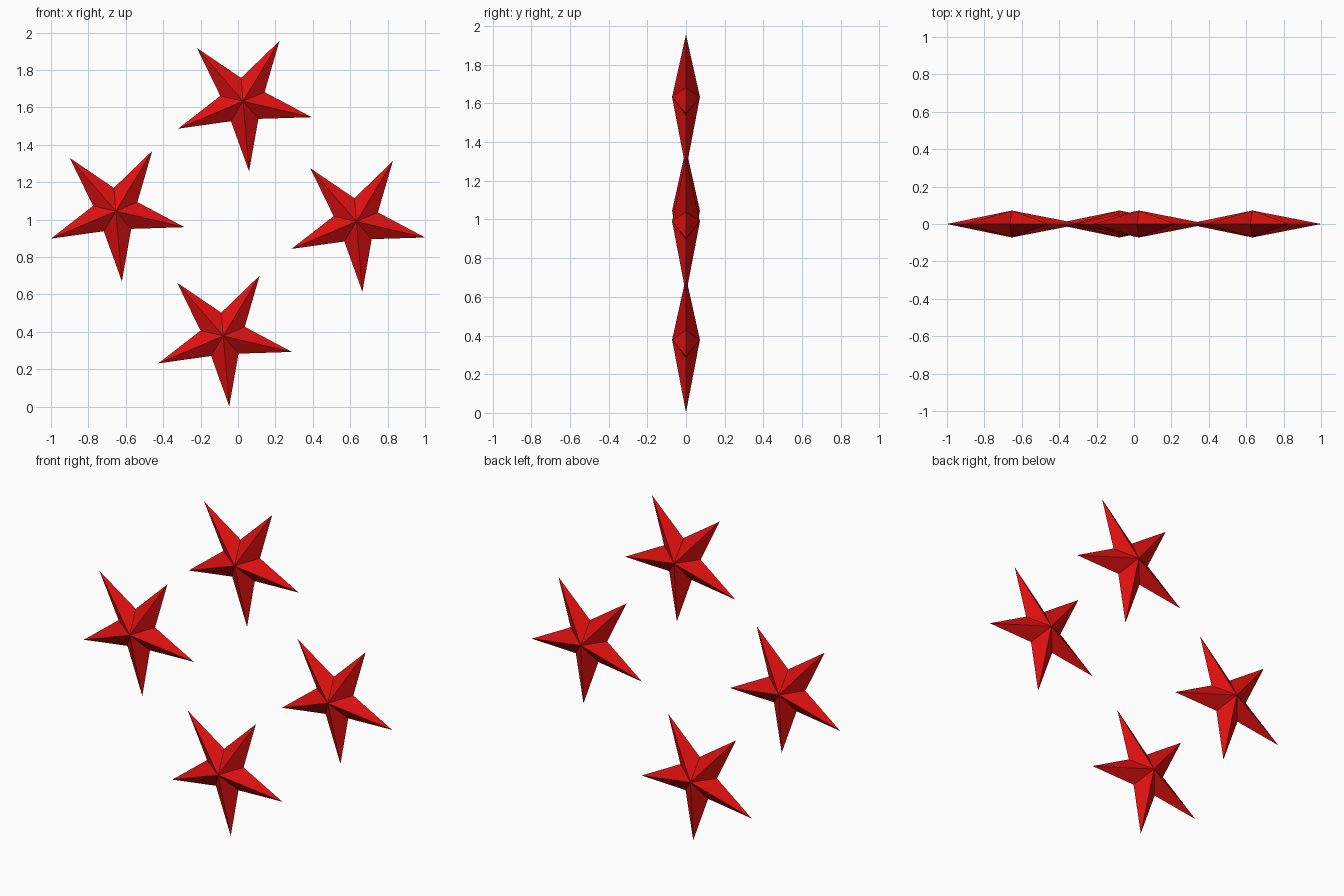
import bpy, bmesh, math

if "Cube" in bpy.data.objects:
    bpy.data.objects.remove(bpy.data.objects["Cube"])

OUTER, INNER, HALF_DEPTH = 0.377, 0.125, 0.072
FIRST_TIP = math.radians(-13.1)

red = bpy.data.materials.new("red")
red.diffuse_color = (0.75, 0.005, 0.005, 1)
red.use_nodes = True
red.node_tree.nodes["Principled BSDF"].inputs["Base Color"].default_value = red.diffuse_color


def make_star(name, x, z):
    """Faceted five-pointed star: a zigzag rim joined to a front and a back apex."""
    bm = bmesh.new()
    rim = []
    for i in range(10):
        a = FIRST_TIP + i * math.pi / 5
        r = INNER if i % 2 else OUTER
        rim.append(bm.verts.new((r * math.cos(a), 0, r * math.sin(a))))
    front = bm.verts.new((0, -HALF_DEPTH, 0))
    back = bm.verts.new((0, HALF_DEPTH, 0))
    for i in range(10):
        a, b = rim[i], rim[(i + 1) % 10]
        bm.faces.new((front, a, b))
        bm.faces.new((back, b, a))
    bmesh.ops.recalc_face_normals(bm, faces=bm.faces)
    mesh = bpy.data.meshes.new(name)
    bm.to_mesh(mesh)
    bm.free()
    mesh.materials.append(red)
    star = bpy.data.objects.new(name, mesh)
    star.location = (x, 0, z)
    bpy.context.collection.objects.link(star)


# Four stars arranged in a diamond
for name, x, z in (("top_star", 0.027, 1.633), ("left_star", -0.653, 1.045),
                   ("right_star", 0.633, 0.990), ("bottom_star", -0.079, 0.378)):
    make_star(name, x, z)
